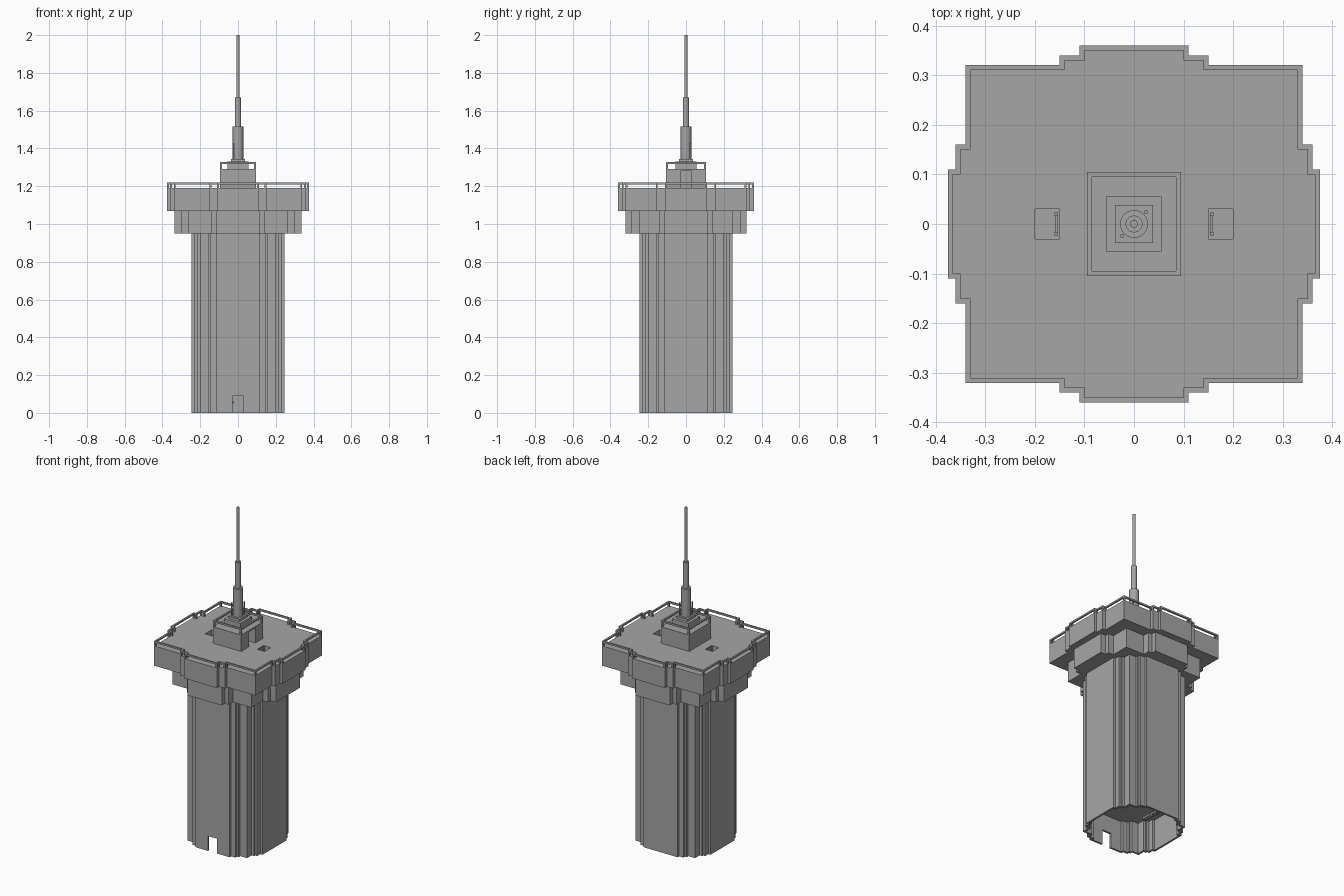
import bpy, bmesh

cube = bpy.data.objects.get("Cube")
if cube:
    bpy.data.objects.remove(cube, do_unlink=True)

concrete = bpy.data.materials.new("concrete grey")
concrete.use_nodes = True
GREY = (0.38, 0.38, 0.38, 1)
concrete.diffuse_color = GREY
concrete.node_tree.nodes["Principled BSDF"].inputs["Base Color"].default_value = GREY


def finish(name, bm):
    bmesh.ops.recalc_face_normals(bm, faces=bm.faces[:])
    mesh = bpy.data.meshes.new(name)
    bm.to_mesh(mesh)
    bm.free()
    mesh.materials.append(concrete)
    obj = bpy.data.objects.new(name, mesh)
    bpy.context.collection.objects.link(obj)
    return obj


def outline(corners, inset=0.0):
    """Stepped plan, mirrored on both axes from one quadrant of outer corners."""
    c = [(x - inset, y - inset) for x, y in corners]
    quad = []
    for i, (x, y) in enumerate(c):
        quad.append((x, y))
        if i + 1 < len(c):
            quad.append((c[i + 1][0], y))
    half = quad + [(-x, y) for x, y in reversed(quad)]
    return half + [(-x, -y) for x, y in half]


def prism(name, points, z0, z1):
    bm = bmesh.new()
    face = bm.faces.new([bm.verts.new((x, y, z0)) for x, y in points])
    top = bmesh.ops.extrude_face_region(bm, geom=[face])["geom"]
    bmesh.ops.translate(bm, vec=(0, 0, z1 - z0),
                        verts=[v for v in top if isinstance(v, bmesh.types.BMVert)])
    return finish(name, bm)


def frame(name, corners, width, z0, z1):
    """Closed rail following the stepped plan."""
    bm = bmesh.new()
    rings = [[bm.verts.new((x, y, z)) for x, y in outline(corners, inset)]
             for inset, z in ((0, z0), (0, z1), (width, z1), (width, z0))]
    n = len(rings[0])
    for k in range(4):
        a, b = rings[k], rings[(k + 1) % 4]
        for i in range(n):
            j = (i + 1) % n
            bm.faces.new((a[i], a[j], b[j], b[i]))
    return finish(name, bm)


def box(name, x0, x1, y0, y1, z0, z1):
    return prism(name, [(x0, y0), (x1, y0), (x1, y1), (x0, y1)], z0, z1)


def posts(name, points, size, z0, z1):
    bm = bmesh.new()
    for x, y in points:
        made = bmesh.ops.create_cube(bm, size=1)["verts"]
        bmesh.ops.scale(bm, vec=(size, size, z1 - z0), verts=made)
        bmesh.ops.translate(bm, vec=(x, y, (z0 + z1) / 2), verts=made)
    return finish(name, bm)


def cylinder(name, radius, z0, z1, x=0, y=0, sides=24):
    bpy.ops.mesh.primitive_cylinder_add(vertices=sides, radius=radius, depth=z1 - z0,
                                        location=(x, y, (z0 + z1) / 2))
    obj = bpy.context.object
    obj.name = name
    obj.data.materials.append(concrete)
    bpy.ops.object.shade_smooth_by_angle()


def cut(target, cutter):
    mod = target.modifiers.new("cut", "BOOLEAN")
    mod.operation, mod.solver, mod.object = "DIFFERENCE", "EXACT", cutter
    cutter.hide_render = True
    cutter.hide_viewport = True
    cutter.display_type = "WIRE"


# Shaft, hollow at the foot with a front doorway
SHAFT = [(.245, .115), (.23, .145), (.215, .155), (.2, .2),
         (.155, .215), (.145, .23), (.115, .245)]
shaft = prism("shaft", outline(SHAFT), 0, .95)
cut(shaft, prism("lobby_cutter", outline(SHAFT, .012), -.05, .19))
cut(shaft, box("doorway_cutter", -.03, .03, -.3, -.2, -.05, .09))

# Floating stair treads inside the foot
for i in range(6):
    x = -.02 - i * .025
    box("stair_tread", x - .025, x, .05, .11, .05 + i * .022, .062 + i * .022)

# Collar and overhanging deck
COLLAR = [(.335, .115), (.3, .14), (.265, .25), (.14, .29), (.115, .32)]
DECK = [(.375, .11), (.36, .16), (.34, .32), (.15, .34), (.11, .36)]
prism("collar", outline(COLLAR), .95, 1.07)
deck = prism("deck", outline(DECK), 1.07, 1.19)

# Deck railing
frame("deck_rail", DECK, .01, 1.21, 1.22)
posts("deck_rail_posts", outline(DECK, .005), .01, 1.19, 1.21)

# Roof hatches with ladders
for side, s in (("left", 1), ("right", -1)):
    xs = sorted((s * .15, s * .2))
    cut(deck, box(side + "_hatch_cutter", *xs, -.03, .03, 1.085, 1.25))
    posts(side + "_ladder_rails", [(s * .157, -.02), (s * .157, .02)], .007, 1.085, 1.19)
    for k in range(4):
        z = 1.1 + k * .024
        rung = sorted((s * .153, s * .159))
        box(side + "_ladder_rung", *rung, -.02, .02, z, z + .006)

# Rooftop cabin with a doorway on one side and a railing
CABIN = [(.095, .105)]
cabin = prism("cabin", outline(CABIN), 1.19, 1.29)
cut(cabin, box("cabin_door_cutter", .03, .15, -.03, .03, 1.19, 1.28))
frame("cabin_rail", CABIN, .01, 1.318, 1.328)
posts("cabin_rail_posts", outline(CABIN, .005), .01, 1.29, 1.318)

# Mast on a two-step plinth
prism("lower_plinth", outline([(.055, .055)]), 1.29, 1.33)
prism("upper_plinth", outline([(.038, .038)]), 1.33, 1.345)
cylinder("lower_mast", .028, 1.345, 1.515)
cylinder("middle_mast", .017, 1.515, 1.67)
cylinder("upper_mast", .008, 1.67, 2.0, sides=16)
for s in (1, -1):
    cylinder("small_aerial", .004, 1.345, 1.425, s * .024, s * .024, sides=8)
